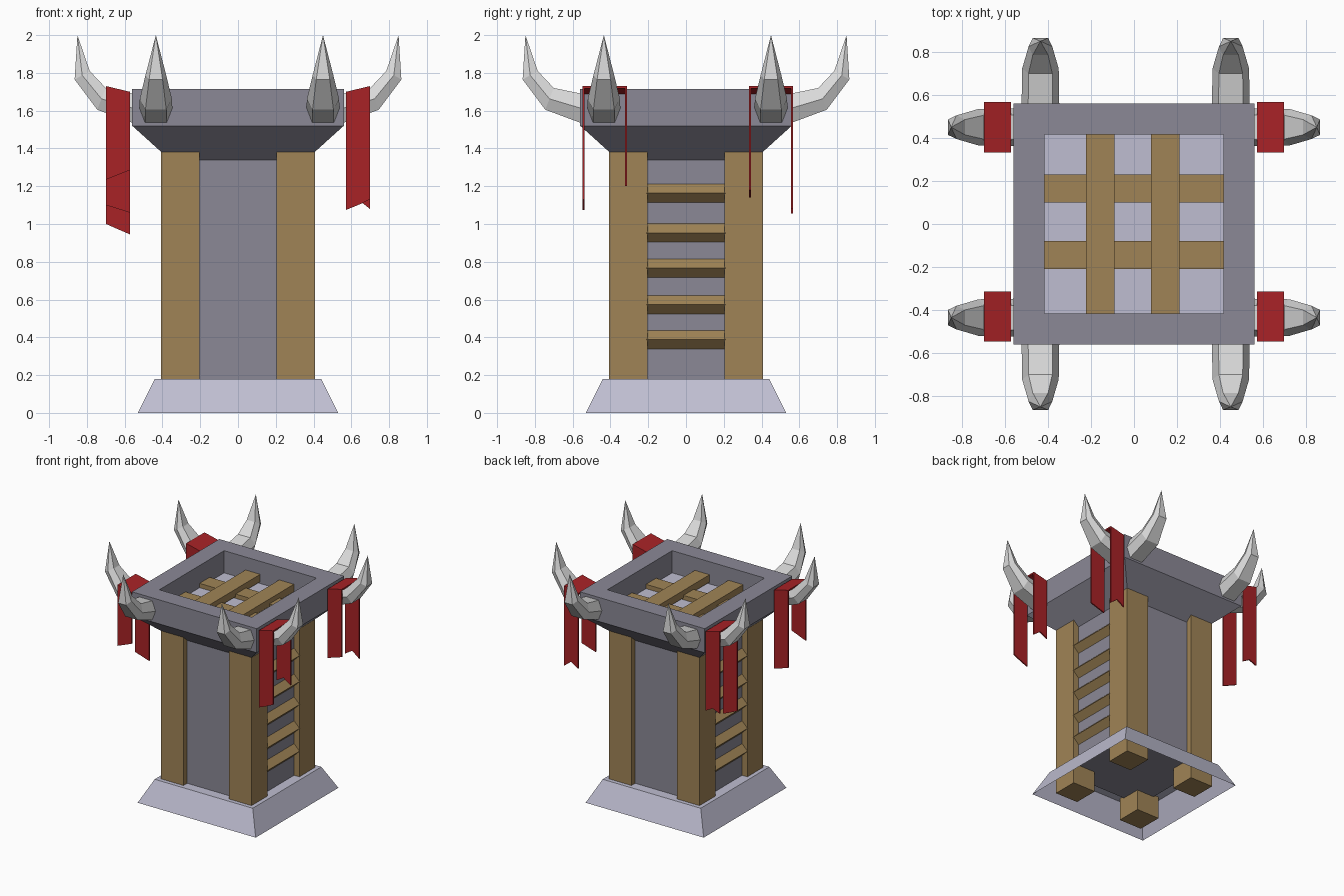
import bpy, bmesh, math
from mathutils import Matrix

if "Cube" in bpy.data.objects:
    bpy.data.objects.remove(bpy.data.objects["Cube"])


def material(name, hexcode):
    def lin(c):
        c /= 255
        return c / 12.92 if c <= 0.04045 else ((c + 0.055) / 1.055) ** 2.4
    m = bpy.data.materials.new(name)
    m.diffuse_color = [lin(int(hexcode[i:i + 2], 16)) for i in (0, 2, 4)] + [1]
    m.use_nodes = True
    m.node_tree.nodes["Principled BSDF"].inputs["Base Color"].default_value = m.diffuse_color
    return m


STONE = material("grey stone", "8b8996")
PALE = material("pale stone", "bfbed1")
WOOD = material("wood", "a08456")
BONE = material("horn", "dadada")
RED = material("red cloth", "a82226")


def finish(name, bm, mat, recalc=True):
    if recalc:
        bmesh.ops.recalc_face_normals(bm, faces=bm.faces[:])
    me = bpy.data.meshes.new(name)
    bm.to_mesh(me)
    bm.free()
    me.materials.append(mat)
    ob = bpy.data.objects.new(name, me)
    bpy.context.collection.objects.link(ob)
    return ob


def loft(bm, rings, cap_start=False, cap_end=False):
    """Skin a list of closed rings of points."""
    vs = [[bm.verts.new(p) for p in r] for r in rings]
    n = len(vs[0])
    for a, b in zip(vs, vs[1:]):
        for i in range(n):
            j = (i + 1) % n
            bm.faces.new((a[i], a[j], b[j], b[i]))
    if cap_start:
        bm.faces.new(vs[0][::-1])
    if cap_end:
        bm.faces.new(vs[-1])
    return vs


def square(h, z):
    return [(-h, -h, z), (h, -h, z), (h, h, z), (-h, h, z)]


def box(name, x, y, z, mat):
    bm = bmesh.new()
    loft(bm, [[(x[0], y[0], k), (x[1], y[0], k), (x[1], y[1], k), (x[0], y[1], k)] for k in z],
         True, True)
    return finish(name, bm, mat)


# Sloped base, open underneath
bm = bmesh.new()
loft(bm, [square(0.53, 0), square(0.44, 0.18)], cap_end=True)
finish("base", bm, PALE, recalc=False)

# Tower wall and corner posts
box("wall", (-0.36, 0.36), (-0.36, 0.36), (0.165, 1.36), STONE)
for sx in (-1, 1):
    for sy in (-1, 1):
        box("corner_post", sorted((sx * 0.205, sx * 0.407)), sorted((sy * 0.205, sy * 0.407)),
            (0, 1.39), WOOD)

# Flared parapet with a square well in the top
bm = bmesh.new()
loft(bm, [square(h, z) for h, z in ((0.355, 1.335), (0.56, 1.52), (0.56, 1.715),
                                    (0.415, 1.715), (0.415, 1.53))], True, True)
finish("parapet", bm, STONE)
box("platform_floor", (-0.415, 0.415), (-0.415, 0.415), (1.51, 1.535), PALE)

# Crossed planks on the platform
for y in (0.165, -0.145):
    box("lower_plank", (-0.415, 0.415), (y - 0.065, y + 0.065), (1.53, 1.57), WOOD)
for x in (-0.157, 0.145):
    box("upper_plank", (x - 0.066, x + 0.066), (-0.415, 0.415), (1.55, 1.61), WOOD)

# Ladder rungs on both sides: bars turned on edge
for sx in (-1, 1):
    for z in (0.388, 0.573, 0.767, 0.953, 1.163):
        bm = bmesh.new()
        loft(bm, [[(sx * 0.36 + 0.049 * math.cos(a), y, z + 0.049 * math.sin(a))
                   for a in (0, math.pi / 2, math.pi, 3 * math.pi / 2)] for y in (-0.21, 0.21)],
             True, True)
        finish("ladder_rung", bm, WOOD)

# Horns, two per side: (lower r, lower z, upper r, upper z, half width)
SECTIONS = ((0.53, 1.525, 0.53, 1.685, 0.088), (0.745, 1.605, 0.70, 1.72, 0.085),
            (0.865, 1.765, 0.785, 1.81, 0.055))
LEFT, RIGHT = -0.435, 0.45


def horn(along, turn):
    bm = bmesh.new()
    rings = []
    for rl, zl, ru, zu, w in SECTIONS:
        rm, zm = (rl + ru) / 2, (zl + zu) / 2
        rings.append([(rl, -0.65 * w, zl), (rl, 0.65 * w, zl), (rm, w, zm),
                      (ru, 0.65 * w, zu), (ru, -0.65 * w, zu), (rm, -w, zm)])
    last = loft(bm, rings, cap_start=True)[-1]
    tip = bm.verts.new((0.85, 0, 2.0))
    for i in range(6):
        bm.faces.new((last[i], last[(i + 1) % 6], tip))
    bm.transform(Matrix.Rotation(turn, 4, 'Z'))
    off = (0, along, 0) if abs(math.sin(turn)) < 0.5 else (along, 0, 0)
    bm.transform(Matrix.Translation(off))
    finish("horn", bm, BONE)


for k in range(4):
    for along in (LEFT, RIGHT):
        horn(along, k * math.pi / 2)


# Cloth: a strap over each side horn with two hanging strips
def cloth(name, outline, y0, y1):
    """Extrude an x-z outline between two y values."""
    bm = bmesh.new()
    loft(bm, [[(x, y, z) for x, z in outline] for y in (y0, y1)], True, True)
    finish(name, bm, RED)


# (side, horn centre, (inner, middle, outer) bottom heights of the -y and +y strips)
CLOTHS = ((1, -0.43, (1.075, 1.10, 1.13), (1.21, 1.245, 1.20)),
          (1, 0.45, (1.14, 1.16, 1.18), (1.09, 1.13, 1.08)),
          (-1, -0.43, (1.285, 1.26, 1.235), (1.06, 1.08, 1.10)),
          (-1, 0.45, (0.945, 0.972, 1.0), (1.055, 1.09, 1.065)))
for s, yc, front, back in CLOTHS:
    cloth("cloth_strap", [(s * 0.572, 1.70), (s * 0.698, 1.73), (s * 0.698, 1.718),
                          (s * 0.572, 1.688)], yc - 0.115, yc + 0.115)
    for d, (a, b, c) in ((-1, front), (1, back)):
        y = yc + d * 0.112
        cloth("cloth_strip", [(s * 0.572, 1.70), (s * 0.698, 1.73), (s * 0.698, c),
                              (s * 0.635, b), (s * 0.572, a)], y - 0.005, y + 0.005)
